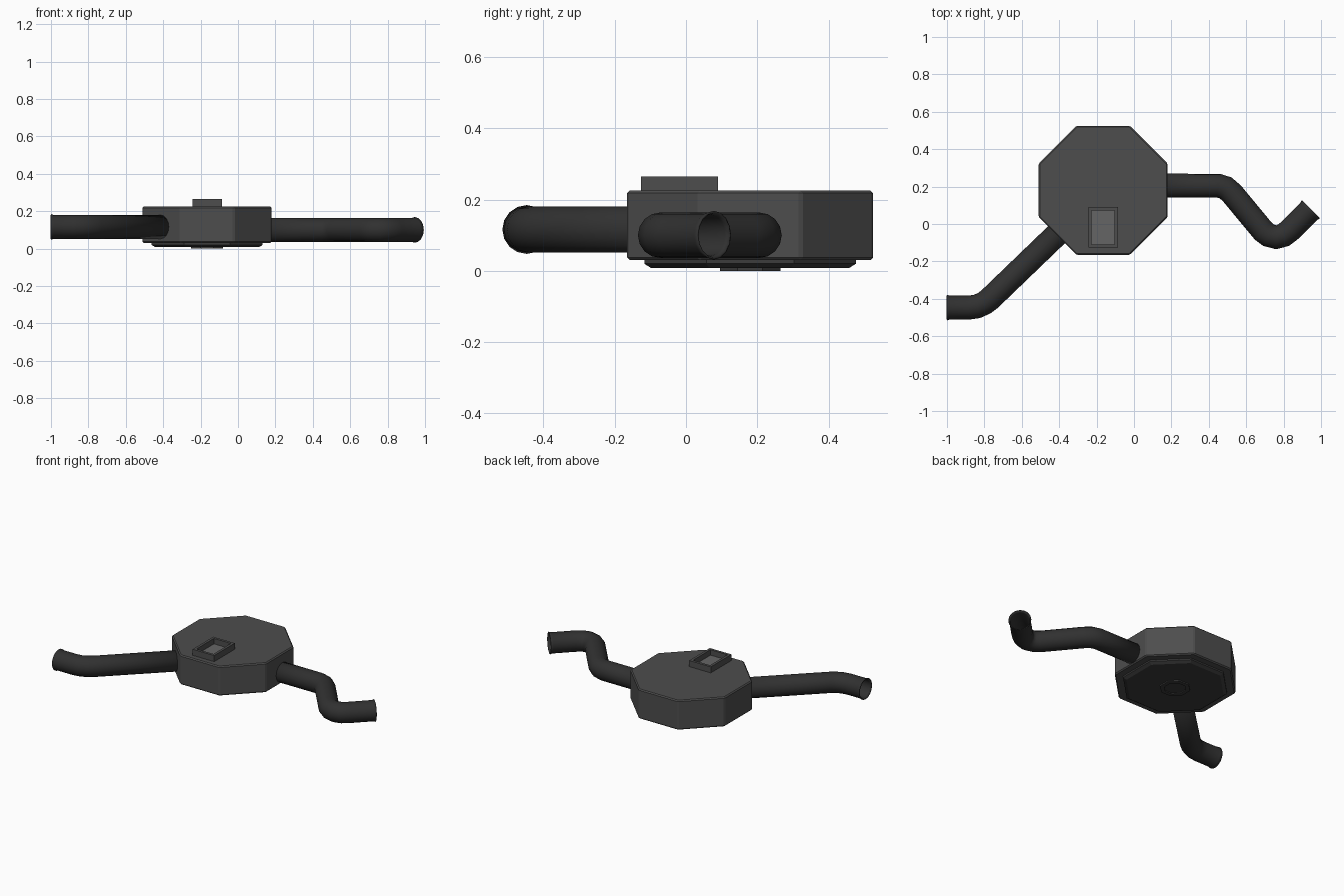
import bpy, bmesh, math

if "Cube" in bpy.data.objects:
    bpy.data.objects.remove(bpy.data.objects["Cube"])

def material(name, v):
    m = bpy.data.materials.new(name)
    m.diffuse_color = (v, v, v, 1)
    m.use_nodes = True
    m.node_tree.nodes["Principled BSDF"].inputs["Base Color"].default_value = m.diffuse_color
    return m

BODY = material("dark_grey_metal", 0.075)
PLATE = material("base_grey", 0.045)
PIPE = material("black_pipe", 0.03)
FLOOR = material("socket_grey", 0.13)

def loft(name, sides, rings, centre, mat, bevel=0.0):
    """Stack regular polygons given as (half width x, half width y, z), cap both ends."""
    bm = bmesh.new()
    k = 1 / math.cos(math.pi / sides)
    loops = []
    for hx, hy, z in rings:
        loop = []
        for i in range(sides):
            a = 2 * math.pi * (i + 0.5) / sides
            loop.append(bm.verts.new((centre[0] + hx * k * math.cos(a),
                                      centre[1] + hy * k * math.sin(a), z)))
        loops.append(loop)
    for lo, hi in zip(loops, loops[1:]):
        for i in range(sides):
            j = (i + 1) % sides
            bm.faces.new((lo[i], lo[j], hi[j], hi[i]))
    bm.faces.new(loops[0][::-1])
    bm.faces.new(loops[-1])
    bmesh.ops.recalc_face_normals(bm, faces=bm.faces)
    me = bpy.data.meshes.new(name)
    bm.to_mesh(me)
    bm.free()
    me.materials.append(mat)
    ob = bpy.data.objects.new(name, me)
    bpy.context.collection.objects.link(ob)
    if bevel:
        b = ob.modifiers.new("Bevel", 'BEVEL')
        b.width = bevel
        b.segments = 1
    return ob

def pipe(name, points, z, radius):
    """Open-ended round pipe along flat path points, slightly flared at its free end."""
    cu = bpy.data.curves.new(name + "_path", 'CURVE')
    cu.dimensions = '3D'
    cu.bevel_depth = radius
    cu.bevel_resolution = 6
    cu.use_fill_caps = False
    sp = cu.splines.new('POLY')
    sp.points.add(len(points) - 1)
    for p, (x, y) in zip(sp.points, points):
        p.co = (x, y, z, 1)
    sp.points[-1].radius = 1.07
    path = bpy.data.objects.new(name + "_path", cu)
    bpy.context.collection.objects.link(path)
    bpy.context.view_layer.update()
    me = bpy.data.meshes.new_from_object(path)
    bpy.data.objects.remove(path)
    me.name = name
    me.materials.clear()
    me.materials.append(PIPE)
    ob = bpy.data.objects.new(name, me)
    bpy.context.collection.objects.link(ob)
    # thin wall
    s = ob.modifiers.new("Wall", 'SOLIDIFY')
    s.thickness = 0.006
    bpy.ops.object.select_all(action='DESELECT')
    ob.select_set(True)
    bpy.context.view_layer.objects.active = ob
    bpy.ops.object.shade_smooth_by_angle(angle=math.radians(40))
    return ob

C = (-0.165, 0.18)

# octagonal housing
loft("housing", 8, [(0.345, 0.345, 0.03), (0.345, 0.345, 0.225)], C, BODY, 0.007)

# chamfered base plate
loft("base_plate", 8, [(0.278, 0.278, 0.008), (0.297, 0.297, 0.02),
                       (0.297, 0.297, 0.035)], C, PLATE)

# small drain collar under the base, with a recess
loft("drain_collar", 8, [(0.06, 0.06, 0.006), (0.06, 0.06, 0.0),
                         (0.085, 0.085, 0.0), (0.085, 0.085, 0.012)], C, PLATE)

# open rectangular socket on top
S = (C[0], -0.018)
loft("socket", 4, [(0.079, 0.108, 0.215), (0.079, 0.108, 0.265),
                   (0.062, 0.091, 0.265), (0.062, 0.091, 0.228)], S, BODY)
loft("socket_floor", 4, [(0.062, 0.091, 0.227), (0.062, 0.091, 0.229)], S, FLOOR)

# right-hand pipe with an S bend
pipe("right_pipe", [(0.12, 0.205), (0.45, 0.205), (0.49, 0.193), (0.525, 0.162),
                    (0.69, -0.037), (0.72, -0.06), (0.76, -0.071), (0.80, -0.06),
                    (0.835, -0.032), (0.935, 0.068), (0.945, 0.078)], 0.1, 0.064)

# left-hand pipe with one bend
pipe("left_pipe", [(-0.36, -0.005), (-0.77, -0.4), (-0.80, -0.423), (-0.84, -0.441),
                   (-0.885, -0.447), (-0.985, -0.447), (-1.0, -0.447)], 0.116, 0.064)
